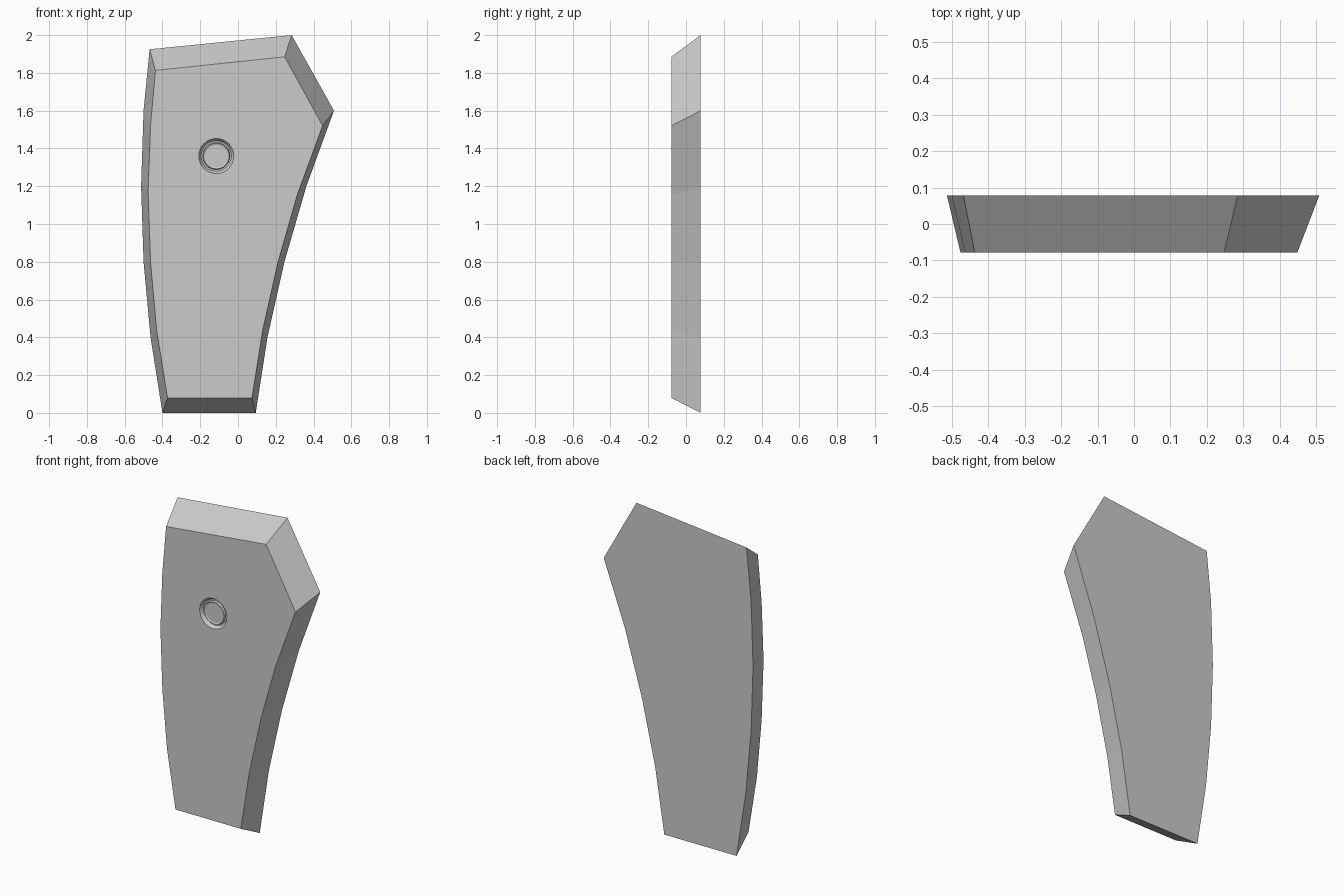
import bpy, bmesh
from math import cos, sin, tau, radians

if "Cube" in bpy.data.objects:
    bpy.data.objects.remove(bpy.data.objects["Cube"], do_unlink=True)

grey = bpy.data.materials.new("plain grey")
grey.use_nodes = True
colour = (0.6, 0.6, 0.6, 1)
grey.diffuse_color = colour
grey.node_tree.nodes["Principled BSDF"].inputs["Base Color"].default_value = colour

HALF = 0.078
CENTRE_X, CENTRE_Z, SEGMENTS = -0.115, 1.36, 32

# Outlines of the wide back and the smaller front, clockwise from the upper left
BACK = [(-.468, 1.925), (.284, 2), (.508, 1.6), (.362, 1.2), (.246, .8), (.156, .4),
        (.094, 0), (-.4, 0), (-.463, .4), (-.5, .8), (-.513, 1.2), (-.5, 1.6)]
FRONT = [(-.437, 1.813), (.247, 1.885), (.448, 1.52), (.312, 1.15), (.212, .8), (.131, .44),
         (.074, .08), (-.373, .08), (-.431, .44), (-.463, .8), (-.476, 1.17), (-.463, 1.52)]


def loop(bm, points, y):
    return [bm.verts.new((x, y, z)) for x, z in points]


def circle(radius):
    return [(CENTRE_X + radius * cos(tau * i / SEGMENTS),
             CENTRE_Z + radius * sin(tau * i / SEGMENTS)) for i in range(SEGMENTS)]


def bridge(bm, a, b):
    for i in range(len(a)):
        j = (i + 1) % len(a)
        bm.faces.new((a[i], a[j], b[j], b[i]))


def edges_of(bm, verts):
    return [bm.edges.get((v, w)) or bm.edges.new((v, w))
            for v, w in zip(verts, verts[1:] + verts[:1])]


def finish(bm, name):
    mesh = bpy.data.meshes.new(name)
    bm.to_mesh(mesh)
    bm.free()
    mesh.materials.append(grey)
    obj = bpy.data.objects.new(name, mesh)
    bpy.context.collection.objects.link(obj)
    return obj


# Slab with sloping sides and a round opening in its front
bm = bmesh.new()
back, front = loop(bm, BACK, HALF), loop(bm, FRONT, -HALF)
bridge(bm, back, front)
bm.faces.new(back)
opening = loop(bm, circle(0.093), -HALF)
bmesh.ops.triangle_fill(bm, use_beauty=True, normal=(0, -1, 0),
                        edges=edges_of(bm, front) + edges_of(bm, opening))
bmesh.ops.recalc_face_normals(bm, faces=bm.faces)
finish(bm, "slab")

# Round socket: sloping wall, groove and raised centre disc, as (radius, depth)
bm = bmesh.new()
rings = [loop(bm, circle(r), -HALF + depth) for r, depth in
         [(.093, 0), (.08, .02), (.072, .02), (.068, .008), (.06, .012)]]
for outer, inner in zip(rings, rings[1:]):
    bridge(bm, outer, inner)
bm.faces.new(rings[-1])
bmesh.ops.recalc_face_normals(bm, faces=bm.faces)
disc = max(bm.faces, key=lambda f: len(f.verts))
disc.normal_update()
if disc.normal.y > 0:
    bmesh.ops.reverse_faces(bm, faces=bm.faces)
socket = finish(bm, "round_socket")
bpy.ops.object.select_all(action="DESELECT")
socket.select_set(True)
bpy.context.view_layer.objects.active = socket
bpy.ops.object.shade_smooth_by_angle(angle=radians(15))
